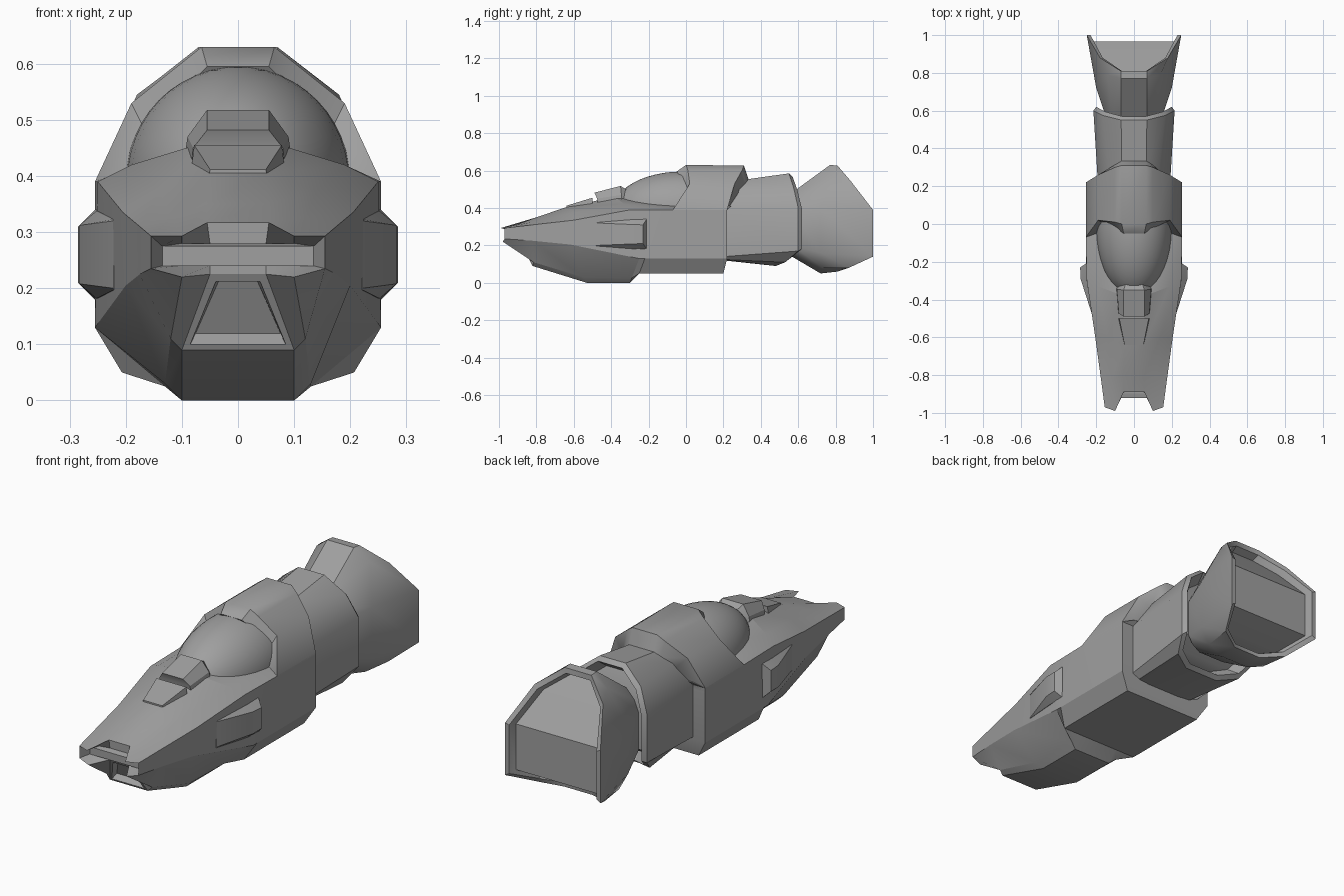
import bpy, bmesh, math
from mathutils import Vector

default = bpy.data.objects.get("Cube")
if default:
    bpy.data.objects.remove(default)

grey = bpy.data.materials.new("hull_grey")
grey.use_nodes = True
grey.diffuse_color = (.35, .35, .35, 1)
grey.node_tree.nodes["Principled BSDF"].inputs["Base Color"].default_value = (.35, .35, .35, 1)


def finish(name, bm, angle):
    """Turn a bmesh into a shaded, coloured object."""
    bmesh.ops.recalc_face_normals(bm, faces=bm.faces)
    mesh = bpy.data.meshes.new(name)
    bm.to_mesh(mesh)
    bm.free()
    obj = bpy.data.objects.new(name, mesh)
    bpy.context.collection.objects.link(obj)
    mesh.materials.append(grey)
    bpy.ops.object.select_all(action="DESELECT")
    obj.select_set(True)
    bpy.context.view_layer.objects.active = obj
    bpy.ops.object.shade_smooth_by_angle(angle=math.radians(angle))
    return obj


def bridge(bm, ring_a, ring_b):
    """Join two closed rings with quads and return them."""
    count = len(ring_a)
    return [bm.faces.new((ring_a[i], ring_a[(i + 1) % count],
                          ring_b[(i + 1) % count], ring_b[i])) for i in range(count)]


def symmetric_loft(sections):
    """Skin half sections (top to bottom), mirrored in x, with ladder caps."""
    bm = bmesh.new()
    rings, bands = [], []
    for half in sections:
        left = [bm.verts.new(p) for p in half]
        right = [bm.verts.new((-x, y, z)) for x, y, z in half]
        rings.append(left + right[::-1])
    for ring_a, ring_b in zip(rings, rings[1:]):
        bands.append(bridge(bm, ring_a, ring_b))
    for ring in (rings[0], rings[-1]):
        last = len(ring) - 1
        for i in range(len(ring) // 2 - 1):
            bm.faces.new((ring[i], ring[i + 1], ring[last - i - 1], ring[last - i]))
    return bm, bands


# Main hull: slotted nose, wedge forebody, keel and square rear
slot = [(.05, -.89, .28), (.1, -.9, .28), (.135, -.92, .275),
        (.135, -.92, .24), (.1, -.9, .24), (.05, -.89, .24)]
nose_lip = [(.055, -.89, .317), (.1, -.99, .293), (.155, -.97, .293),
            (.155, -.97, .235), (.1, -.98, .22), (.05, -.89, .225)]
chin = [(.055, -.8, .35), (.12, -.82, .325), (.175, -.82, .31),
        (.175, -.82, .225), (.12, -.815, .11), (.1, -.82, .09)]
forebody = [(.05, -.64, .405), (.14, -.6, .375), (.205, -.6, .335),
            (.2, -.62, .205), (.13, -.55, .03), (.1, -.53, 0)]
cockpit_front = [(.06, -.38, .46), (.19, -.33, .42), (.25, -.3, .39),
                 (.255, -.25, .13), (.13, -.29, .025), (.1, -.3, 0)]
cockpit_rear = [(.06, -.07, .41), (.2, -.07, .41), (.255, -.07, .39),
                (.255, -.22, .13), (.207, -.25, .05), (.1, -.25, .05)]
hull_rear = [(.06, .26, .41), (.2, .24, .41), (.255, .22, .39),
             (.255, .22, .13), (.207, .2, .05), (.1, .2, .05)]
bm, bands = symmetric_loft([slot, nose_lip, chin, forebody,
                            cockpit_front, cockpit_rear, hull_rear])
# Framed mouth opening sunk into the chin
mouth = bands[1][5]
bmesh.ops.recalc_face_normals(bm, faces=bm.faces)
bmesh.ops.inset_region(bm, faces=[mouth], thickness=.018)
bmesh.ops.inset_region(bm, faces=[mouth], thickness=.012, depth=-.03)
finish("hull", bm, 22)

# Hood wrapping over the back of the canopy
hood_inner = [(.055, -.05, .595), (.085, -.03, .565), (.17, .01, .49), (.2, -.05, .41), (.2, -.05, .38)]
hood_front = [(.065, 0, .63), (.1, .01, .602), (.19, .02, .53), (.255, -.07, .39), (.255, -.07, .37)]
hood_rear = [(.065, .31, .627), (.1, .3, .602), (.19, .26, .53), (.255, .22, .39), (.255, .22, .37)]
hood_tuck = [(.065, .335, .55), (.09, .32, .53), (.14, .28, .48), (.2, .22, .39), (.2, .22, .37)]
bm, bands = symmetric_loft([hood_inner, hood_front, hood_rear, hood_tuck])
finish("hood", bm, 38)

# Smooth bubble canopy
bm = bmesh.new()
bmesh.ops.create_uvsphere(bm, u_segments=40, v_segments=24, radius=1)
low = [v for v in bm.verts if v.co.z < -.1]
bmesh.ops.delete(bm, geom=low, context="VERTS")
for v in bm.verts:
    v.co = Vector((v.co.x * .2, v.co.y * .37 - .02, v.co.z * .205 + .39))
finish("canopy", bm, 40)

# Scoop ahead of the canopy
toe = [(.05, -.64, .412), (.052, -.64, .39)]
ramp = [(.078, -.5, .455), (.085, -.5, .4)]
bm, bands = symmetric_loft([toe, ramp])
finish("scoop_ramp", bm, 25)
scoop_front = [(.055, -.49, .482), (.08, -.475, .45), (.085, -.47, .4)]
scoop_rear = [(.055, -.35, .518), (.09, -.345, .47), (.1, -.34, .4)]
scoop_end = [(.045, -.32, .5), (.075, -.32, .46), (.09, -.32, .4)]
bm, bands = symmetric_loft([scoop_front, scoop_rear, scoop_end])
finish("scoop", bm, 25)

# Wedge pods on both flanks
for side, label in ((1, "left"), (-1, "right")):
    bm = bmesh.new()
    rings = []
    for y, inner, outer, spread, slim in ((-.48, .19, .222, .063, .06),
                                          (-.29, .22, .283, .078, .052),
                                          (-.23, .22, .285, .08, .05),
                                          (-.21, .22, .255, .08, .08)):
        rings.append([bm.verts.new((side * x, y, .26 + h)) for x, h in
                      ((inner, spread), (.03 * (outer > .25) + .222, spread), (outer, slim),
                       (outer, -slim), (.03 * (outer > .25) + .222, -spread), (inner, -spread))])
    for ring_a, ring_b in zip(rings, rings[1:]):
        bridge(bm, ring_a, ring_b)
    bm.faces.new(rings[0])
    bm.faces.new(rings[-1])
    finish(label + "_side_pod", bm, 25)


def recessed(rim, scale, shift, middle):
    """A copy of a rim drawn towards its middle height and moved along y."""
    return [(x * scale, y + shift, middle + (z - middle) * scale) for x, y, z in rim]


# Collar segment behind the hull
collar_front = [(.065, .28, .547), (.13, .27, .5), (.19, .2, .385),
                (.19, .2, .14), (.15, .2, .125), (.09, .2, .12)]
collar_rim = [(.068, .55, .585), (.165, .575, .51), (.215, .6, .4),
              (.215, .6, .17), (.18, .53, .11), (.09, .48, .09)]
collar_lip = recessed(collar_rim, .93, .02, .33)
collar_well = recessed(collar_rim, .78, -.03, .33)
bm, bands = symmetric_loft([collar_front, collar_rim, collar_lip, collar_well])
finish("collar", bm, 28)

# Flared tail with a recessed, curved rear face
tail_front = [(.07, .55, .47), (.12, .56, .43), (.15, .57, .38),
              (.15, .57, .2), (.12, .56, .17), (.07, .55, .15)]
tail_flare = [(.07, .77, .63), (.14, .79, .575), (.2, .72, .4),
              (.2, .72, .16), (.16, .73, .08), (.075, .72, .05)]
tail_rim = [(.07, .81, .627), (.18, .88, .545), (.25, 1, .39),
            (.25, 1, .14), (.18, .87, .08), (.075, .81, .06)]
tail_lip = recessed(tail_rim, .92, 0, .3)
tail_well = recessed(tail_rim, .87, -.035, .3)
bm, bands = symmetric_loft([tail_front, tail_flare, tail_rim, tail_lip, tail_well])
finish("tail", bm, 36)
